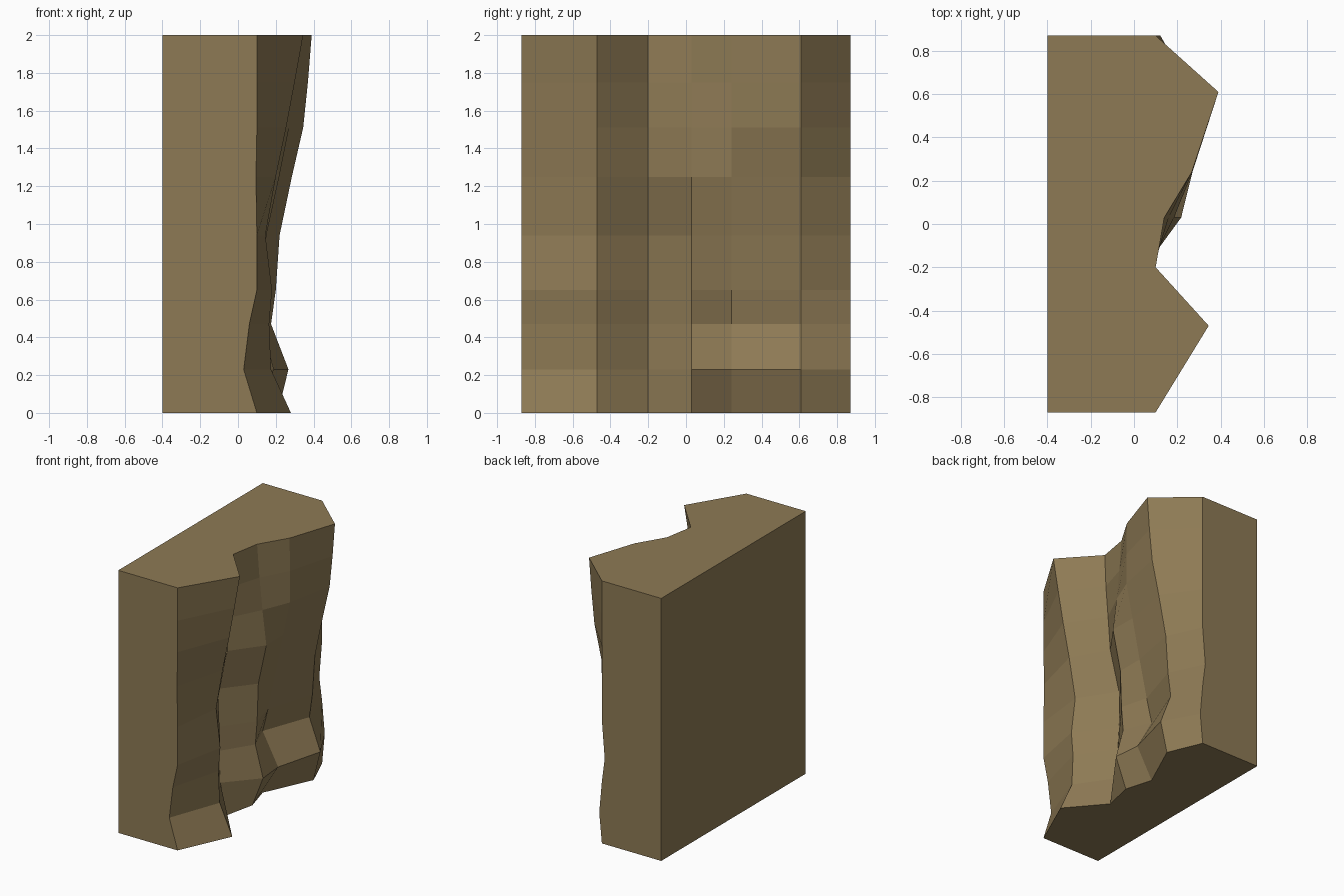
import bpy
import bmesh

if "Cube" in bpy.data.objects:
    bpy.data.objects.remove(bpy.data.objects["Cube"])

BACK_X = -0.4
COLUMN_Y = [-0.87, -0.47, -0.2, 0.03, 0.24, 0.61, 0.87]
ROW_Z = [0, 0.23, 0.47, 0.65, 0.94, 1.25, 1.51, 1.75, 2.0]

# Rock face depth: one vertical profile per column, from the ground up
DEPTH = [
    [0.10, 0.03, 0.06, 0.10, 0.10, 0.095, 0.10, 0.10, 0.10],
    [0.28, 0.175, 0.165, 0.18, 0.145, 0.20, 0.255, 0.30, 0.345],
    [0.05, -0.01, -0.02, -0.03, -0.03, 0.05, 0.07, 0.09, 0.10],
    [0.10, 0.19, 0.125, 0.14, 0.15, 0.218, 0.185, 0.16, 0.14],
    [0.04, 0.17, 0.04, 0.085, 0.15, 0.215, 0.27, 0.27, 0.267],
    [0.21, 0.267, 0.175, 0.20, 0.22, 0.285, 0.345, 0.37, 0.39],
    [0.10, 0.122, 0.10, 0.076, 0.10, 0.10, 0.10, 0.10, 0.10],
]

bm = bmesh.new()

# Craggy front
grid = [[bm.verts.new((x, y, z)) for x, z in zip(profile, ROW_Z)]
        for y, profile in zip(COLUMN_Y, DEPTH)]
for a, b in zip(grid, grid[1:]):
    for k in range(len(ROW_Z) - 1):
        bm.faces.new((a[k], b[k], b[k + 1], a[k + 1]))

# Flat back, ends, base and top
y0, y1, top = COLUMN_Y[0], COLUMN_Y[-1], ROW_Z[-1]
b00, b10, b11, b01 = [bm.verts.new((BACK_X, y, z))
                      for y, z in ((y0, 0), (y1, 0), (y1, top), (y0, top))]
bm.faces.new((b00, b01, b11, b10))
bm.faces.new([b01, b00] + grid[0])
bm.faces.new([b11, b10] + grid[-1])
bm.faces.new([b10, b00] + [col[0] for col in grid])
bm.faces.new([b11, b01] + [col[-1] for col in grid])
bmesh.ops.recalc_face_normals(bm, faces=bm.faces)

mesh = bpy.data.meshes.new("cliff_wall")
bm.to_mesh(mesh)
bm.free()

# Brown rock
rock = bpy.data.materials.new("brown_rock")
rock.diffuse_color = (0.27, 0.195, 0.09, 1)
rock.use_nodes = True
rock.node_tree.nodes["Principled BSDF"].inputs["Base Color"].default_value = rock.diffuse_color
mesh.materials.append(rock)
bpy.context.collection.objects.link(bpy.data.objects.new("cliff_wall", mesh))
